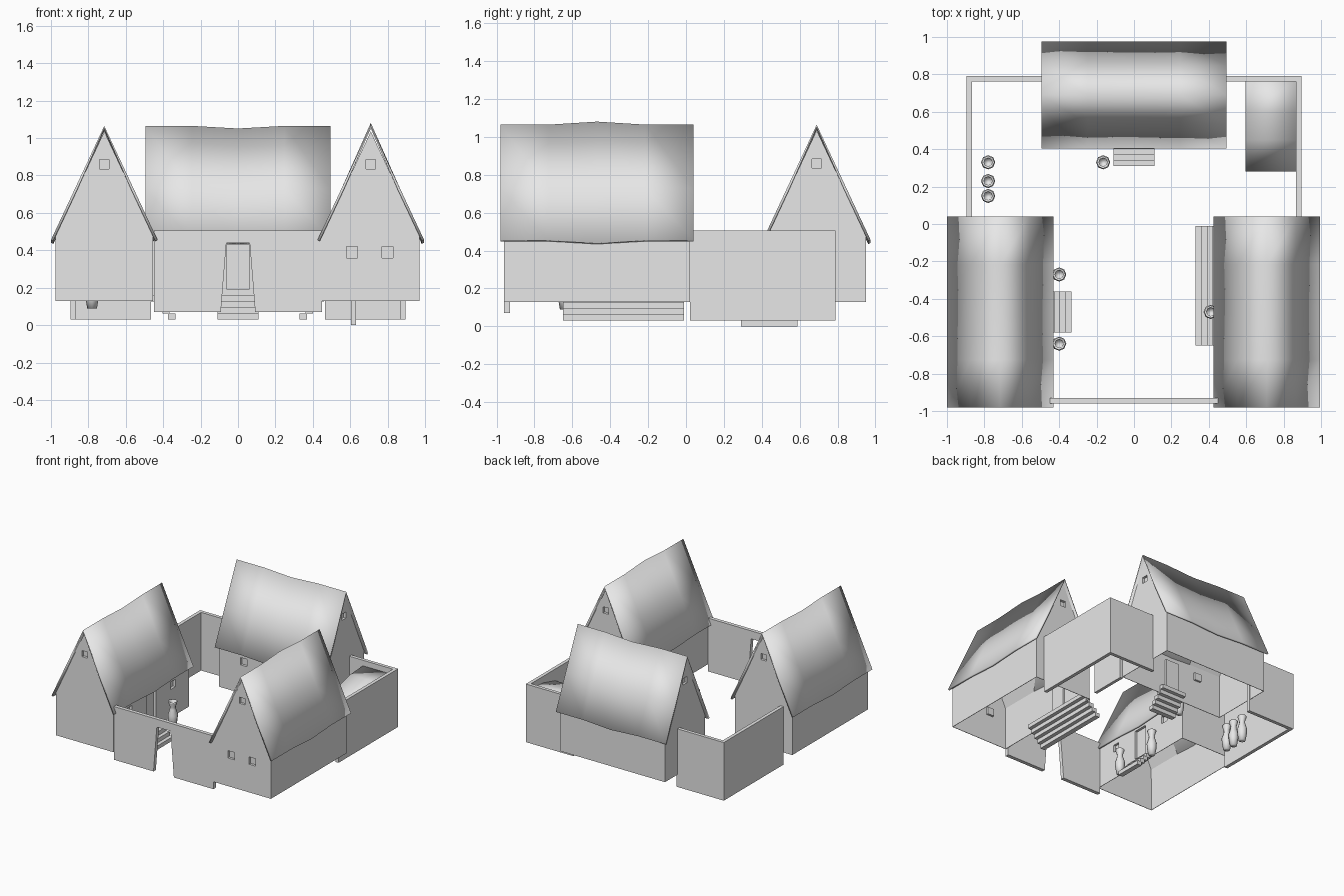
import bpy, bmesh, math
from mathutils import Matrix, Vector

if "Cube" in bpy.data.objects:
    bpy.data.objects.remove(bpy.data.objects["Cube"])

GREY = (0.8, 0.8, 0.8, 1)
plaster = bpy.data.materials.new("plain_grey")
plaster.use_nodes = True
plaster.diffuse_color = GREY
plaster.node_tree.nodes["Principled BSDF"].inputs["Base Color"].default_value = GREY


def finish(name, bm, matrix=Matrix(), smooth=False, fix=True):
    if fix:
        bmesh.ops.recalc_face_normals(bm, faces=bm.faces)
    bm.transform(matrix)
    for f in bm.faces:
        f.smooth = smooth
    mesh = bpy.data.meshes.new(name)
    bm.to_mesh(mesh)
    bm.free()
    mesh.materials.append(plaster)
    obj = bpy.data.objects.new(name, mesh)
    bpy.context.collection.objects.link(obj)
    return obj


def add_box(bm, lo, hi):
    lo, hi = Vector(lo), Vector(hi)
    m = Matrix.Translation((lo + hi) / 2) @ Matrix.Diagonal((*(hi - lo), 1))
    return bmesh.ops.create_cube(bm, size=1, matrix=m)["verts"]


def add_prism(bm, points, y0, y1):
    """Extrude an x-z outline along y."""
    face = bm.faces.new([bm.verts.new((x, y0, z)) for x, z in points])
    new = bmesh.ops.extrude_face_region(bm, geom=[face])["geom"]
    bmesh.ops.translate(bm, vec=(0, y1 - y0, 0),
                        verts=[v for v in new if isinstance(v, bmesh.types.BMVert)])


def solidify(obj, thickness):
    mod = obj.modifiers.new("thickness", "SOLIDIFY")
    mod.thickness = thickness
    mod.offset = -1


def apply_all(obj):
    bpy.ops.object.select_all(action="DESELECT")
    obj.select_set(True)
    bpy.context.view_layer.objects.active = obj
    for mod in list(obj.modifiers):
        bpy.ops.object.modifier_apply(modifier=mod.name)


HALF_W, FLOOR, DEPTH = 0.26, 0.13, 0.02


def opening_box(bm, side, along, z0, z1, width, inner, outer, half_len):
    """Box through a wall: side is 'door' (+x), 'end' (+y) or 'start' (-y)."""
    a, b = along - width / 2, along + width / 2
    if side == "door":
        return add_box(bm, (HALF_W - inner, a, z0), (HALF_W + outer, b, z1))
    if side == "end":
        return add_box(bm, (a, half_len - inner, z0), (b, half_len + outer, z1))
    return add_box(bm, (a, -half_len - outer, z0), (b, -half_len + inner, z1))


def house(name, centre, angle, half_len, ridge_rise, openings, stair_y, stair_half):
    place = Matrix.Translation((*centre, 0)) @ Matrix.Rotation(angle, 4, "Z")

    # Hollow gabled body, open underneath
    bm = bmesh.new()
    add_prism(bm, [(-HALF_W, FLOOR), (HALF_W, FLOOR), (HALF_W, 0.48),
                   (0, 1.035), (-HALF_W, 0.48)], -half_len, half_len)
    bmesh.ops.recalc_face_normals(bm, faces=bm.faces)
    bmesh.ops.delete(bm, geom=[f for f in bm.faces if f.normal.z < -0.9], context="FACES")
    body = finish(name + "_walls", bm, place, fix=False)
    solidify(body, 0.005)

    # Window and door openings, each lined with a shallow pocket
    cut, pocket = bmesh.new(), bmesh.new()
    outward = {"door": Vector((1, 0, 0)), "end": Vector((0, 1, 0)), "start": Vector((0, -1, 0))}
    for side, along, z0, z1, width in openings:
        opening_box(cut, side, along, z0, z1, width, DEPTH / 2, DEPTH, half_len)
        verts = opening_box(pocket, side, along, z0, z1, width, DEPTH, -0.001, half_len)
        pocket.normal_update()
        faces = {f for v in verts for f in v.link_faces}
        front = max(faces, key=lambda f: f.normal.dot(outward[side]))
        bmesh.ops.delete(pocket, geom=[front], context="FACES")
    bmesh.ops.reverse_faces(pocket, faces=pocket.faces)
    cutter = finish(name + "_cutter", cut, place)
    cutter.hide_render = True
    mod = body.modifiers.new("openings", "BOOLEAN")
    mod.operation, mod.solver, mod.object = "DIFFERENCE", "EXACT", cutter
    apply_all(body)
    bpy.data.objects.remove(cutter)
    finish(name + "_recesses", pocket, place, fix=False)

    # Thin, gently warped roof
    bm = bmesh.new()
    rows = []
    for t in (-1, -0.5, 0, 0.5, 1):
        middle = 1 if t == 0 else 0
        row = []
        for u in (-1, -0.55, 0, 0.55, 1):
            z = 1.065 - 0.61 * abs(u)
            z += middle * (ridge_rise * (1 - abs(u)) - 0.015 * abs(u))
            row.append(bm.verts.new((0.285 * u, t * (half_len + 0.02), z)))
        rows.append(row)
    for r, s in zip(rows, rows[1:]):
        for i in range(len(r) - 1):
            bm.faces.new((r[i], r[i + 1], s[i + 1], s[i]))
    roof = finish(name + "_roof", bm, place, smooth=True, fix=False)
    solidify(roof, 0.014)

    # Stacked steps up to the door
    bm = bmesh.new()
    for i in range(5):
        x, z = 0.38 - 0.03 * i, 0.03 + 0.032 * i
        add_box(bm, (x - 0.04, stair_y - stair_half, z), (x, stair_y + stair_half, z + 0.032))
    finish(name + "_steps", bm, place)


def door(y):
    return ("door", y, 0.19, 0.43, 0.12)


def window(side, along, z=0.39, size=0.06):
    return (side, along, z - size / 2, z + size / 2, size)


attics = [window("end", 0, 0.86, 0.05), window("start", 0, 0.86, 0.05)]
house("left_house", (-0.715, -0.47), 0, 0.49, -0.012,
      attics + [door(0), window("door", 0.28), window("door", -0.28)], 0, 0.11)
house("right_house", (0.71, -0.47), math.pi, 0.49, 0.016,
      attics + [door(-0.14), window("end", 0.1), window("end", -0.09)], -0.14, 0.32)
house("back_house", (0, 0.69), -math.pi / 2, 0.475, -0.014,
      attics + [door(0), window("door", -0.25)], 0, 0.11)

# Courtyard walls behind the side houses
for name, s in (("left", -1), ("right", 1)):
    bm = bmesh.new()
    add_prism(bm, [(s * 0.895, 0.03), (s * 0.465, 0.03), (s * 0.465, 0.505), (s * 0.895, 0.505)],
              0.762, 0.79)
    add_prism(bm, [(s * 0.895, 0.03), (s * 0.867, 0.03), (s * 0.867, 0.505), (s * 0.895, 0.505)],
              0.02, 0.762)
    finish(name + "_courtyard_wall", bm)

# Front wall with a tapered gateway
half_gate = [(0.45, 0.505), (0.45, 0.07), (0.092, 0.07), (0.062, 0.44)]
bm = bmesh.new()
add_prism(bm, half_gate + [(-x, z) for x, z in reversed(half_gate)], -0.96, -0.93)
finish("front_gate_wall", bm)

# Lean-to in the back corner: curved roof on a side wall
bm = bmesh.new()
rows = [[bm.verts.new((x, y, z)) for x in (0.595, 0.868)]
        for y, z in ((0.28, 0.31), (0.45, 0.41), (0.6, 0.45), (0.765, 0.46))]
for a, b in zip(rows, rows[1:]):
    bm.faces.new((a[0], a[1], b[1], b[0]))
solidify(finish("lean_to_roof", bm, smooth=True, fix=False), 0.014)
bm = bmesh.new()
add_box(bm, (0.605, 0.29, 0), (0.63, 0.59, 0.31))
finish("lean_to_wall", bm)

# Eight-sided clay jars
JAR = [(0.026, 0), (0.036, 0.06), (0.038, 0.1), (0.024, 0.145), (0.022, 0.165),
       (0.034, 0.2), (0.034, 0.21), (0.022, 0.2), (0.02, 0.15)]
for n, spot in enumerate([(-0.78, 0.33, 0.09), (-0.78, 0.23, 0.09), (-0.78, 0.15, 0.09),
                          (-0.165, 0.33, 0.09), (-0.4, -0.27, 0.09), (-0.4, -0.64, 0.09),
                          (0.41, -0.47, 0.13)]):
    bm = bmesh.new()
    rings = [[bm.verts.new((r * math.cos(a), r * math.sin(a), z))
              for a in (math.tau * k / 8 for k in range(8))] for r, z in JAR]
    for a, b in zip(rings, rings[1:]):
        for k in range(8):
            bm.faces.new((a[k], a[(k + 1) % 8], b[(k + 1) % 8], b[k]))
    bm.faces.new(rings[0])
    bm.faces.new(rings[-1])
    finish("jar_%d" % (n + 1), bm, Matrix.Translation(spot), smooth=True)
